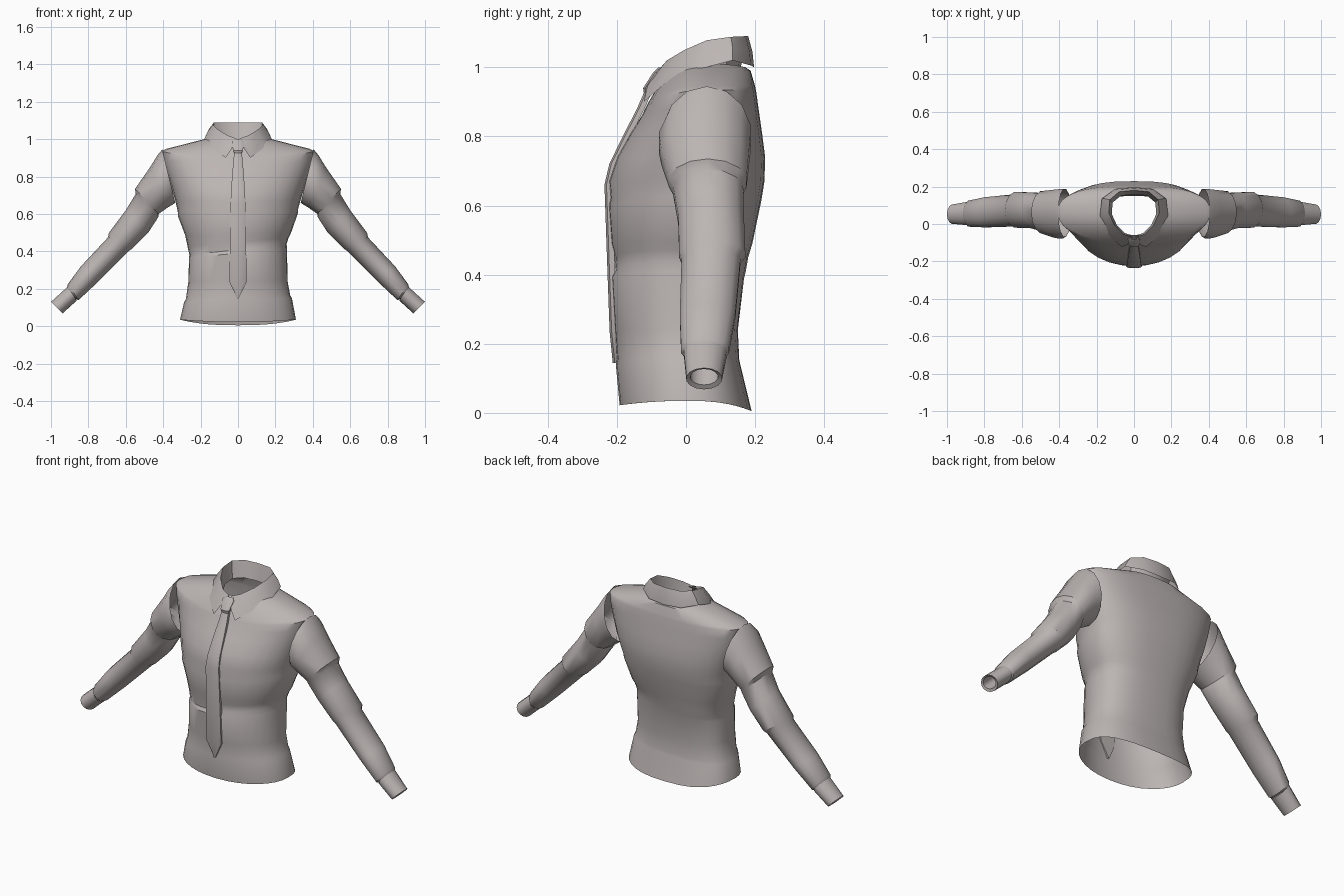
import bpy, bmesh, math

if "Cube" in bpy.data.objects:
    bpy.data.objects.remove(bpy.data.objects["Cube"])

cloth = bpy.data.materials.new("warm grey cloth")
cloth.diffuse_color = (0.50, 0.46, 0.45, 1)
cloth.use_nodes = True
cloth.node_tree.nodes["Principled BSDF"].inputs["Base Color"].default_value = cloth.diffuse_color


def loft(name, rings, closed=True):
    """Skin a list of equally long point rows."""
    bm = bmesh.new()
    rows = [[bm.verts.new(p) for p in ring] for ring in rings]
    n = len(rows[0])
    for a, b in zip(rows, rows[1:]):
        for i in range(n if closed else n - 1):
            j = (i + 1) % n
            bm.faces.new((a[i], a[j], b[j], b[i]))
    bmesh.ops.recalc_face_normals(bm, faces=bm.faces)
    me = bpy.data.meshes.new(name)
    bm.to_mesh(me)
    bm.free()
    me.materials.append(cloth)
    ob = bpy.data.objects.new(name, me)
    bpy.context.collection.objects.link(ob)
    bpy.ops.object.select_all(action='DESELECT')
    bpy.context.view_layer.objects.active = ob
    ob.select_set(True)
    bpy.ops.object.shade_smooth_by_angle(angle=math.radians(35))


def power(v, e):
    return math.copysign(abs(v) ** e, v)


def torso_ring(hw, zs, yf, zf, yb, zb, ymid, n=32):
    """Rounded section, flatter at the back, with separate side, front and back heights."""
    # creases at the waist and under the chest run diagonally
    tilt = sum(k * math.exp(-((zs - h) / .05) ** 2) for h, k in ((.42, .12), (.61, .03), (.15, .04)))
    pts = []
    for i in range(n):
        t = 2 * math.pi * i / n
        c, s = math.cos(t), math.sin(t)
        depth, z_end, e = (yb - ymid, zb, 2 / 2.6) if s > 0 else (ymid - yf, zf, 2 / 2.1)
        x = hw * power(c, e)
        pts.append((x, ymid + depth * power(s, e), zs + (z_end - zs) * s * s + tilt * x))
    return pts


# body below the armpits: height, half width, front y, back y
body = [
    (.14, .288, -.203, .157), (.155, .279, -.200, .154), (.24, .265, -.207, .15),
    (.39, .262, -.216, .168), (.41, .260, -.204, .173), (.45, .270, -.207, .18),
    (.49, .282, -.217, .192), (.60, .322, -.225, .215), (.62, .322, -.220, .219),
    (.67, .334, -.224, .227), (.74, .355, -.200, .229),
]
# shoulders up to the neck: half width, side z, front y, front z, back y, back z
shoulders = [
    (.38, .82, -.160, .81, .22, .81), (.40, .89, -.128, .86, .21, .88),
    (.408, .935, -.113, .89, .203, .93), (.385, .948, -.108, .90, .20, .945),
    (.20, .995, -.090, .93, .187, .99), (.14, 1.01, -.075, .95, .172, 1.0),
]
rings = [torso_ring(.31, .035, -.192, .022, .19, .005, 0)]
rings += [torso_ring(w, z, f, z, b, z, max(0, (z - .35) * .15)) for z, w, f, b in body]
rings += [torso_ring(*r, .06) for r in shoulders]
loft("torso", rings)


def sleeve_ring(side, ux, uz, lx, lz, yf, yb, n=14):
    """Oval section from its upper and lower points and its front and back y."""
    pts = []
    for i in range(n):
        t = 2 * math.pi * i / n
        c, s = math.cos(t), math.sin(t)
        pts.append((side * ((ux + lx) / 2 + (ux - lx) / 2 * c),
                    (yf + yb) / 2 + (yb - yf) / 2 * s,
                    (uz + lz) / 2 + (uz - lz) / 2 * c))
    return pts


# sleeve with folds at the upper arm and elbow
sleeve = [
    (.405, .945, .335, .66, -.07, .19), (.43, .915, .35, .65, -.082, .19),
    (.47, .85, .375, .635, -.075, .186), (.55, .735, .425, .60, -.052, .178),
    (.548, .705, .425, .585, -.04, .168), (.60, .62, .48, .50, -.025, .17),
    (.69, .50, .565, .415, -.022, .174), (.695, .475, .58, .405, -.015, .16),
    (.84, .32, .74, .245, -.02, .145), (.91, .225, .852, .14, -.016, .126),
    (.915, .205, .868, .145, -.004, .115),
]
# cuff with a lip and a short lining
cuff = [
    (.91, .212, .862, .137, -.008, .12), (1.0, .13, .938, .068, 0, .105),
    (.99, .127, .946, .081, .012, .093), (.925, .185, .885, .145, .012, .095),
]
for side, label in ((1, "left"), (-1, "right")):
    loft(label + "_sleeve", [sleeve_ring(side, *r) for r in sleeve])
    loft(label + "_cuff", [sleeve_ring(side, *r) for r in cuff])


def both_sides(half):
    """Mirror a row running from the front to the back centre."""
    return half + [(-x, y, z) for x, y, z in reversed(half[:-1])]


# collar: standing top edge and folded lower edge ending in two points
top = [(.008, -.07, 1.003), (.055, -.055, 1.02), (.105, -.005, 1.05),
       (.135, .06, 1.078), (.13, .13, 1.088), (.08, .172, 1.09), (0, .18, 1.09)]
low = [(.036, -.112, .945), (.066, -.122, .9), (.135, -.062, .952),
       (.183, .04, .995), (.172, .135, 1.02), (.1, .188, 1.005), (0, .197, 1.0)]
mid = [tuple((a + b) / 2 for a, b in zip(p, q)) for p, q in zip(top, low)]
mid = [(x * 1.03, y * 1.02, z) for x, y, z in mid]
inner = [(x * .88, y * .88, z - .09) for x, y, z in top]
loft("collar", [both_sides(r) for r in (low, mid, top)], closed=False)
loft("collar_lining", [both_sides(r) for r in (top, inner)], closed=False)


# tie: height, half width, front y
def tie_row(z, w, y):
    return [(-w, y + .022, z), (-w, y + .006, z), (-w * .6, y, z),
            (w * .6, y, z), (w, y + .006, z), (w, y + .022, z)]


tie = [(.145, .003, -.212), (.235, .045, -.221), (.4, .044, -.227), (.66, .040, -.236),
       (.72, .037, -.222), (.8, .032, -.183), (.88, .025, -.142), (.935, .020, -.118)]
knot = [(.925, .020, -.122), (.94, .026, -.124), (.985, .033, -.095), (1.0, .022, -.08)]
loft("tie", [tie_row(*r) for r in tie])
loft("tie_knot", [tie_row(*r) for r in knot])
